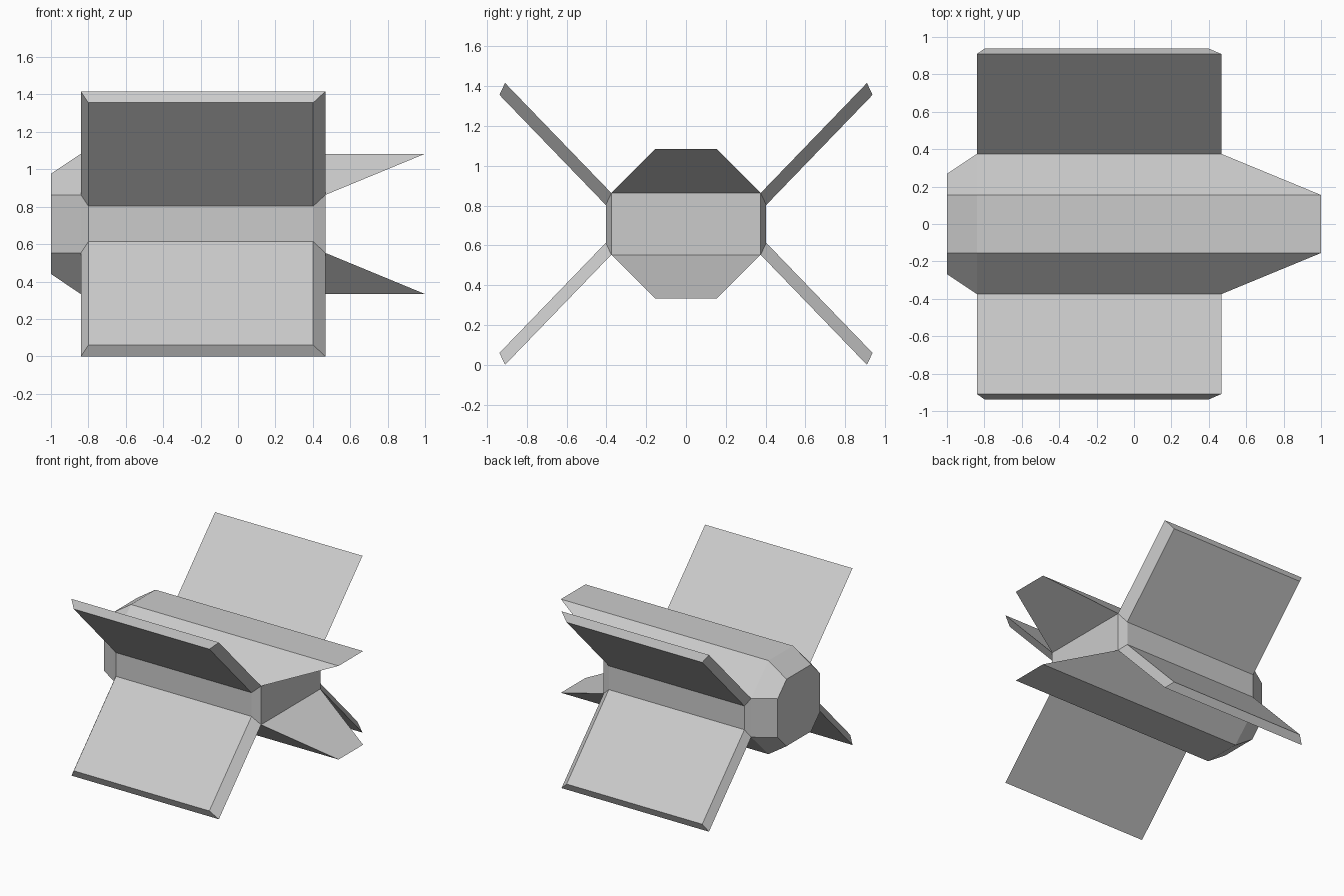
import bpy, bmesh

if "Cube" in bpy.data.objects:
    bpy.data.objects.remove(bpy.data.objects["Cube"])

ZC = 0.708            # height of the hull axis
AFT, FORE = -0.84, 0.467   # hull side extent along x
W, F = 0.375, 0.155   # octagon half width and half flat


def make(name, rings, caps):
    """Skin matching closed rings; caps lists the index loops closing the last ring."""
    bm = bmesh.new()
    vs = [[bm.verts.new((x, y, z + ZC)) for x, y, z in r] for r in rings]
    n = len(vs[0])
    for a, b in zip(vs, vs[1:]):
        for i in range(n):
            j = (i + 1) % n
            bm.faces.new((a[i], a[j], b[j], b[i]))
    bm.faces.new(vs[0])
    for c in caps:
        bm.faces.new([vs[-1][i] for i in c])
    bmesh.ops.recalc_face_normals(bm, faces=bm.faces)
    me = bpy.data.meshes.new(name)
    bm.to_mesh(me)
    bm.free()
    ob = bpy.data.objects.new(name, me)
    bpy.context.collection.objects.link(ob)
    return ob


def octagon(r, x_side, x_flat):
    """Chamfered square; side corners and top/bottom corners may differ in x."""
    s, t = x_side, x_flat
    return [(s, r, -F), (s, r, F), (t, F, r), (t, -F, r),
            (s, -r, F), (s, -r, -F), (t, -F, -r), (t, F, -r)]


# Fuselage: tapered tail, octagonal hull, forked nose with upper and lower prongs
make("fuselage",
     [octagon(0.268, -1, -1), octagon(W, AFT, AFT), octagon(W, FORE, 1)],
     [(0, 1, 4, 5), (1, 2, 3, 4), (5, 6, 7, 0)])

# Shallow raised side panels and the four bevelled wings
QUAD = [(0, 1, 2, 3)]
X0, X1, YP, ZP = -0.80, 0.402, 0.403, 0.095
for sy, side in ((1, "left"), (-1, "right")):
    make(f"{side}_side_panel",
         [[(AFT, sy * W, -F), (FORE, sy * W, -F), (FORE, sy * W, F), (AFT, sy * W, F)],
          [(X0, sy * YP, -ZP), (X1, sy * YP, -ZP), (X1, sy * YP, ZP), (X0, sy * YP, ZP)]],
         QUAD)
    for sz, level in ((1, "upper"), (-1, "lower")):
        strip = [(AFT, W, F), (FORE, W, F), (X1, YP, ZP), (X0, YP, ZP)]
        make(f"{level}_{side}_wing",
             [[(x, sy * (y + dy), sz * (z + dz)) for x, y, z in strip]
              for dy, dz in ((0, 0), (0.534, 0.553))],
             QUAD)
